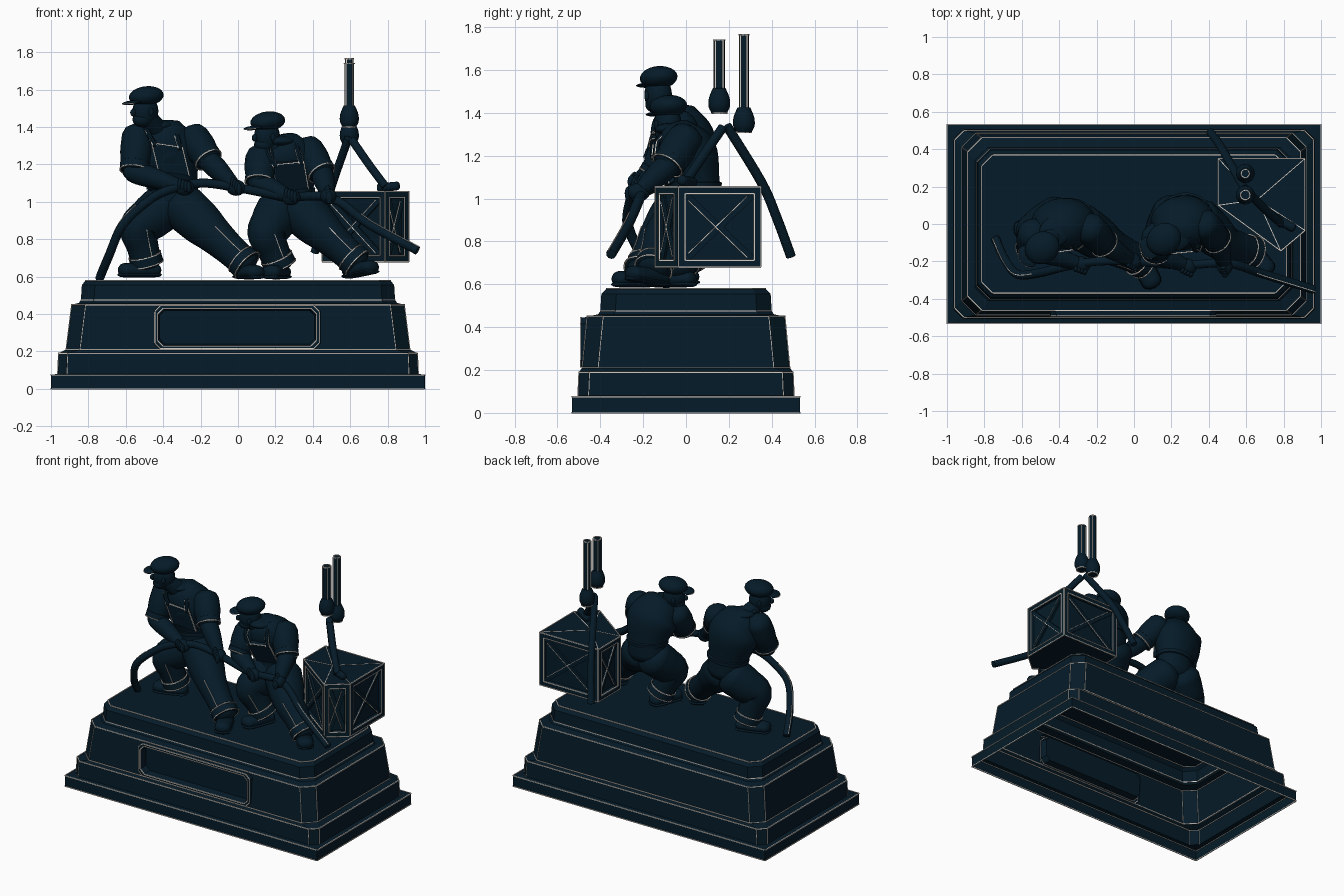
import bpy, bmesh, math
from mathutils import Vector as V

if "Cube" in bpy.data.objects:
    bpy.data.objects.remove(bpy.data.objects["Cube"])

def flat(name, col):
    m = bpy.data.materials.new(name)
    m.diffuse_color = (*col, 1)
    m.use_nodes = True
    m.node_tree.nodes["Principled BSDF"].inputs["Base Color"].default_value = m.diffuse_color
    return m

bronze = flat("dark_blue_bronze", (.0015, .0108, .0212))
pale = flat("pale_worn_edge", (.68, .62, .56))

def finish(name, bm, smooth=True, angle=40, mat=bronze):
    bmesh.ops.recalc_face_normals(bm, faces=bm.faces)
    me = bpy.data.meshes.new(name)
    bm.to_mesh(me)
    bm.free()
    me.materials.append(mat)
    ob = bpy.data.objects.new(name, me)
    bpy.context.collection.objects.link(ob)
    if smooth:
        bpy.ops.object.select_all(action='DESELECT')
        bpy.context.view_layer.objects.active = ob
        ob.select_set(True)
        bpy.ops.object.shade_smooth_by_angle(angle=math.radians(angle))
    return ob

def skin_rings(bm, rings):
    for a, b in zip(rings, rings[1:]):
        for i in range(len(a)):
            j = (i + 1) % len(a)
            bm.faces.new((a[i], a[j], b[j], b[i]))

def edge_line(name, pts, closed=True, r=.0042):
    """Hair-thin pale trim along a polyline."""
    pts = [V(p) for p in pts]
    bm = bmesh.new()
    for a, b in zip(pts, pts[1:] + pts[:1] if closed else pts[1:]):
        t = (b - a).normalized()
        u = t.orthogonal().normalized()
        v = t.cross(u)
        skin_rings(bm, [[bm.verts.new(p + (u * x + v * y) * r) for x, y in ((1, 0), (0, 1), (-1, 0), (0, -1))]
                        for p in (a, b)])
    return finish(name, bm, smooth=False, mat=pale)

def edge_hoop(name, at, axis, r, n=20):
    u = axis.orthogonal().normalized()
    v = axis.normalized().cross(u)
    edge_line(name, [at + (u * math.cos(k * math.tau / n) + v * math.sin(k * math.tau / n)) * r for k in range(n)])

def spline(p, t):
    """Catmull-Rom point on a list of vectors."""
    i = min(int(t), len(p) - 2)
    f = t - i
    a, b, c, d = p[max(i - 1, 0)], p[i], p[i + 1], p[min(i + 2, len(p) - 1)]
    return 0.5 * (2 * b + (c - a) * f + (2 * a - 5 * b + 4 * c - d) * f * f + (3 * b - a - 3 * c + d) * f ** 3)

def tube(name, pts, radii, side=(0, 1, 0), depth=1.0, n=16, sub=5, dome=0.6):
    """Rounded limb along a curve; depth flattens the section across side."""
    p = [V(q) for q in pts]
    r = [V((q, 0, 0)) for q in radii]
    m = (len(p) - 1) * sub
    c = [(spline(p, k / sub), spline(r, k / sub).x) for k in range(m + 1)]
    tan = [(c[min(k + 1, m)][0] - c[max(k - 1, 0)][0]).normalized() for k in range(m + 1)]
    st = [(q, w, t) for (q, w), t in zip(c, tan)]
    if dome:
        ang = [math.radians(a) for a in (85, 60, 30)]
        cap = lambda q, w, t, a, s: (q + t * s * w * dome * math.sin(a), w * math.cos(a), t)
        st = [cap(*st[0], a, -1) for a in ang] + st + [cap(*st[-1], a, 1) for a in reversed(ang)]
    bm = bmesh.new()
    rings = []
    for q, w, t in st:
        u = (V(side) - t * V(side).dot(t)).normalized()
        v = t.cross(u)
        rings.append([bm.verts.new(q + u * w * math.cos(math.tau * i / n) + v * w * depth * math.sin(math.tau * i / n))
                      for i in range(n)])
    skin_rings(bm, rings)
    bm.faces.new(rings[0])
    bm.faces.new(rings[-1])
    return finish(name, bm)

def ball(name, at, size, face=(1, 0), tilt=0):
    """Ellipsoid whose long axis points along face."""
    bm = bmesh.new()
    bmesh.ops.create_uvsphere(bm, u_segments=18, v_segments=12, radius=1)
    ob = finish(name, bm)
    ob.location, ob.scale = at, size
    ob.rotation_euler = (0, tilt, math.atan2(face[1], face[0]))

# ---- pedestal: open-bottomed stepped shell with clipped corners ----
def clipped(x, y, c, z):
    return [(x, -y + c, z), (x, y - c, z), (x - c, y, z), (-x + c, y, z),
            (-x, y - c, z), (-x, -y + c, z), (-x + c, -y, z), (x - c, -y, z)]

bm = bmesh.new()
steps = [(1, .533, .002, 0), (1, .533, .002, .075), (.965, .505, .05, .08), (.96, .5, .05, .19),
         (.92, .485, .075, .21), (.89, .462, .075, .45), (.85, .41, .07, .46), (.84, .4, .07, .475),
         (.835, .395, .07, .555), (.815, .37, .06, .58)]
rings = [[bm.verts.new(p) for p in clipped(*s)] for s in steps]
skin_rings(bm, rings)
bm.faces.new(rings[-1])
# sunken name panel, cut into the front wall
wall = next(f for f in bm.faces if set(f.verts) == {rings[4][6], rings[4][7], rings[5][6], rings[5][7]})
outer = list(wall.edges)
bmesh.ops.delete(bm, geom=[wall], context='FACES_ONLY')

def panel_ring(w, h, c, y):
    out = []
    for x, z in ((w, -h + c), (w, h - c), (w - c, h), (-w + c, h), (-w, h - c), (-w, -h + c), (-w + c, -h), (w - c, -h)):
        yy = -.485 + .023 * (.12 + z) / .24 if y is None else y
        out.append(bm.verts.new((x - .005, yy, .33 + z)))
    return out

pr = [panel_ring(.445, .117, .03, None), panel_ring(.44, .115, .03, -.492),
      panel_ring(.425, .1, .03, -.492), panel_ring(.415, .09, .03, -.44)]
skin_rings(bm, pr)
bm.faces.new(pr[-1])
loop = [bm.edges.get((pr[0][i], pr[0][(i + 1) % 8])) for i in range(8)]
bmesh.ops.triangle_fill(bm, use_beauty=True, edges=outer + loop)
for k in (0, 1, 3, 4, 5, 7, 9):
    edge_line("pedestal_edge", [v.co for v in rings[k]])
for k in (1, 2):
    edge_line("panel_edge", [v.co for v in pr[k]])
for i in range(8):
    for k in (2, 4):
        edge_line("pedestal_corner_edge", [rings[k][i].co, rings[k + 1][i].co], False, .003)
finish("pedestal", bm, smooth=False)

# ---- hanging crate with framed sides and cross braces ----
bm = bmesh.new()
plan = [(.45, .1), (.785, -.145), (.915, -.035), (.915, .35), (.45, .35)]
lo, hi = [[bm.verts.new((x, y, z)) for x, y in plan] for z in (.68, 1.055)]
skin_rings(bm, [lo, hi])
sides = list(bm.faces)
bm.faces.new(lo[::-1])
bm.faces.new(hi)
bmesh.ops.recalc_face_normals(bm, faces=bm.faces)
for ring in (lo, hi):
    edge_line("crate_edge", [v.co for v in ring])
for a, b in zip(lo, hi):
    edge_line("crate_corner_edge", [a.co, b.co], False)
    edge_line("crate_lid_seam", [(.66, .13, 1.055), b.co], False, .003)
braces = []
for f in sides:
    bmesh.ops.inset_individual(bm, faces=[f], thickness=.045, depth=0)
    edge_line("crate_frame_edge", [v.co for v in f.verts])
    bmesh.ops.inset_individual(bm, faces=[f], thickness=.006, depth=-.022)
    q = [v.co.copy() for v in f.verts]
    braces += [(q[0], q[2], f.normal.copy()), (q[1], q[3], f.normal.copy())]
finish("crate", bm, smooth=False)
for a, b, nrm in braces:
    bm = bmesh.new()
    w = (b - a).cross(nrm).normalized() * .014
    base = [bm.verts.new(p + nrm * .001) for p in (a - w, a + w, b + w, b - w)]
    top = [bm.verts.new(v.co + nrm * .013) for v in base]
    skin_rings(bm, [base, top])
    bm.faces.new(top)
    edge_line("crate_brace_edge", [top[0].co.lerp(top[3].co, .06), top[3].co.lerp(top[0].co, .06)], False, .003)
    finish("crate_brace", bm, smooth=False)

# ---- lifting tackle and slings ----
for y, z0, z1, r in ((.155, 1.4, 1.74, .027), (.27, 1.31, 1.765, .023)):
    tube("hoist_rod", [(.595, y, z0 + .05), (.595, y, z1)], [r, r], n=10, dome=0)
    tube("hoist_block", [(.595, y, z0), (.595, y, z0 + .03), (.595, y, z0 + .07), (.595, y, z0 + .115)],
         [.036, .05, .048, .03], dome=.05)
    edge_hoop("hoist_rod_edge", V((.595, y, z1)), V((0, 0, 1)), r, 10)
    edge_hoop("hoist_block_edge", V((.595, y, z0 - .001)), V((0, 0, 1)), .036)
    for k in range(4):
        a = math.tau * (k + .5) / 4
        x, yy = .595 + r * math.cos(a), y + r * math.sin(a)
        edge_line("hoist_rod_seam", [(x, yy, z0 + .11), (x, yy, z1)], False)
tube("rear_sling", [(.59, .19, 1.34), (.5, .35, 1.08), (.46, .42, .92), (.41, .49, .73)], [.023] * 4, n=10, dome=.1)
tube("front_sling", [(.61, .17, 1.33), (.7, .08, 1.2), (.79, .0, 1.08)], [.023] * 3, n=10, dome=.1)
tube("sling_knot", [(.76, .03, 1.075), (.85, -.02, 1.085)], [.026, .024], n=10)

# ---- hauling rope ----
rope = [(-.74, -.08, .59), (-.69, -.19, .71), (-.62, -.27, .87), (-.5, -.26, .99), (-.38, -.23, 1.06), (-.2, -.2, 1.1),
        (0, -.2, 1.075), (.25, -.22, 1.03), (.5, -.21, 1.02), (.7, -.27, .88), (.96, -.35, .74)]
tube("hauling_rope", rope, [.024] * 11, side=(.1, .9, .3), n=10, dome=.1)
edge_line("rope_tail_seam", [spline([V(p) for p in rope], k / 4) + V((-.016, 0, .019)) for k in range(12)], False, .003)
edge_line("rope_end_seam", [spline([V(p) for p in rope], k / 4) + V((.01, -.012, .02)) for k in range(35, 41)], False, .003)

# ---- workmen ----
def workman(tag, head, face, torso, side, arms, legs):
    f = V((face[0], face[1], 0)).normalized()
    s, up, h, side = V((-f.y, f.x, 0)), V((0, 0, 1)), V(head), V(side).normalized()
    # head, jaw, nose, ears and flat cap
    for part, off, size in (("head", (0, 0, 0), (.072, .062, .085)), ("jaw", (.018, 0, -.045), (.055, .05, .042)),
                            ("nose", (.075, 0, -.008), (.018, .013, .02)), ("ear_a", (0, .063, -.005), (.014, .009, .022)),
                            ("ear_b", (0, -.063, -.005), (.014, .009, .022))):
        ball(tag + "_" + part, h + f * off[0] + s * off[1] + up * off[2], size, f)
    ball(tag + "_cap", h + up * .08 - f * .005, (.096, .086, .053), f, .12)
    ball(tag + "_cap_brim", h + f * .085 + up * .045, (.048, .062, .011), f, .15)
    edge_line(tag + "_brim_edge", [h + f * (.085 + .047 * math.cos(a)) + s * .061 * math.sin(a) + up * (.045 - .007 * math.cos(a))
                                   for a in (-1.2, -.8, -.4, 0, .4, .8, 1.2)], False, .003)
    # body
    t = [V(p) for p in torso]
    tube(tag + "_neck", [h - up * .03 - f * .01, t[3]], [.05, .065])
    tube(tag + "_torso", t, [.135, .135, .175, .14], side=side, depth=.8, n=24, dome=.55)
    tube(tag + "_belt", [t[0].lerp(t[1], .8), t[0].lerp(t[1], 1.05)], [.142, .144], side=side, depth=.82, n=24, dome=.1)
    axis = (t[3] - t[1]).normalized()
    front = side.cross(axis)
    if front.y > 0:
        front = -front
    # bib and shoulder straps
    bm = bmesh.new()
    bmesh.ops.create_cube(bm, size=1)
    place = lambda x, y, z: t[2] - axis * .01 + front * (.132 + y * .03) + side * x * .17 + axis * z * .16
    for v in bm.verts:
        v.co = place(*v.co)
    finish(tag + "_bib", bm, smooth=False)
    edge_line(tag + "_bib_edge", [place(x, .52, z) for x, z in ((-.5, -.5), (-.5, .5), (.5, .5), (.5, -.5))], False)
    for k in (-1, 1):
        run = [t[2] + axis * .06 + side * .07 * k + front * .145, t[3] + side * .08 * k + front * .095 + axis * .03,
               t[3] + side * .075 * k + axis * .07]
        tube(tag + "_strap", run, [.014] * 3, n=8)
        for e in (-1, 1):
            edge_line(tag + "_strap_edge", [p + side * .012 * e + front * .009 for p in run], False, .003)
    ball(tag + "_collar", t[3] + axis * .06, (.085, .08, .03), f)
    # arms: shoulder, elbow, hand, with rolled sleeves
    for sh, el, ha in arms:
        sh, el, ha = V(sh), V(el), V(ha)
        mid = sh.lerp(el, .85)
        tube(tag + "_sleeve", [sh, sh.lerp(el, .45), mid], [.085, .086, .074], dome=.7)
        tube(tag + "_sleeve_roll", [sh.lerp(el, .78), sh.lerp(el, .95)], [.08, .078], dome=.15)
        edge_hoop(tag + "_sleeve_edge", sh.lerp(el, .96), el - sh, .078)
        tube(tag + "_forearm", [mid, el, el.lerp(ha, .35), ha], [.06, .058, .057, .036])
        d = (ha - el).normalized()
        ball(tag + "_hand", ha + d * .015, (.054, .043, .043), d)
        for k in range(4):
            ball(tag + "_finger", ha + d * (k * .018 - .012) + V((0, -.033, .01)), (.012, .018, .032), d)
    # legs: hip, knee, ankle, toe direction
    for hip, kn, an, toe in legs:
        hip, kn, an = V(hip), V(kn), V(an)
        tube(tag + "_trouser_leg", [hip, hip.lerp(kn, .55), kn, kn.lerp(an, .5), an], [.125, .118, .1, .086, .08])
        d = (an - kn).normalized()
        tube(tag + "_trouser_cuff", [an - d * .035, an + d * .012], [.088, .09], dome=.1)
        for e, r in ((-.037, .088), (.013, .09)):
            edge_hoop(tag + "_cuff_edge", an + d * e, d, r)
        out = (V((.5, -1, 0)) - d * V((.5, -1, 0)).dot(d)).normalized()
        edge_line(tag + "_trouser_seam", [kn + out * .101, kn.lerp(an, .5) + out * .087, an + out * .082], False, .003)
        t2 = V(toe).normalized()
        heel = an + V((0, 0, -.045)) - t2 * .05
        for part, drop, rad, dep in (("boot", 0, (.05, .055, .052), .72), ("boot_sole", .025, (.054, .057, .055), .25)):
            tube(tag + "_" + part, [heel - up * drop + t2 * e for e in (0, .08, .175)], rad, side=t2.cross(up), depth=dep)

workman("left_man", (-.495, -.13, 1.485), (-.85, -.5),
        [(-.34, .02, 1.0), (-.35, .02, 1.1), (-.38, .0, 1.26), (-.41, -.03, 1.35)], (1, .15, -.15),
        [((-.535, -.05, 1.355), (-.555, -.13, 1.16), (-.3, -.21, 1.08)),
         ((-.24, -.02, 1.345), (-.155, -.11, 1.22), (-.02, -.19, 1.085))],
        [((-.4, .03, .97), (-.535, -.04, .86), (-.49, .0, .68), (-.95, -.3, 0)),
         ((-.29, -.01, .97), (-.125, -.12, .82), (.04, -.2, .67), (.4, -.8, 0))])
workman("right_man", (.155, -.085, 1.35), (-.85, -.5),
        [(.27, .05, .98), (.27, .05, 1.07), (.26, .01, 1.2), (.235, -.04, 1.27)], (1, .1, .1),
        [((.125, -.07, 1.24), (.115, -.15, 1.1), (.27, -.22, 1.03)),
         ((.37, .0, 1.28), (.45, -.09, 1.15), (.48, -.21, 1.04))],
        [((.22, .05, .95), (.15, -.07, .83), (.22, -.03, .67), (-.3, -.8, 0)),
         ((.34, .02, .95), (.48, -.1, .82), (.63, -.15, .68), (.5, -.6, .1))])
